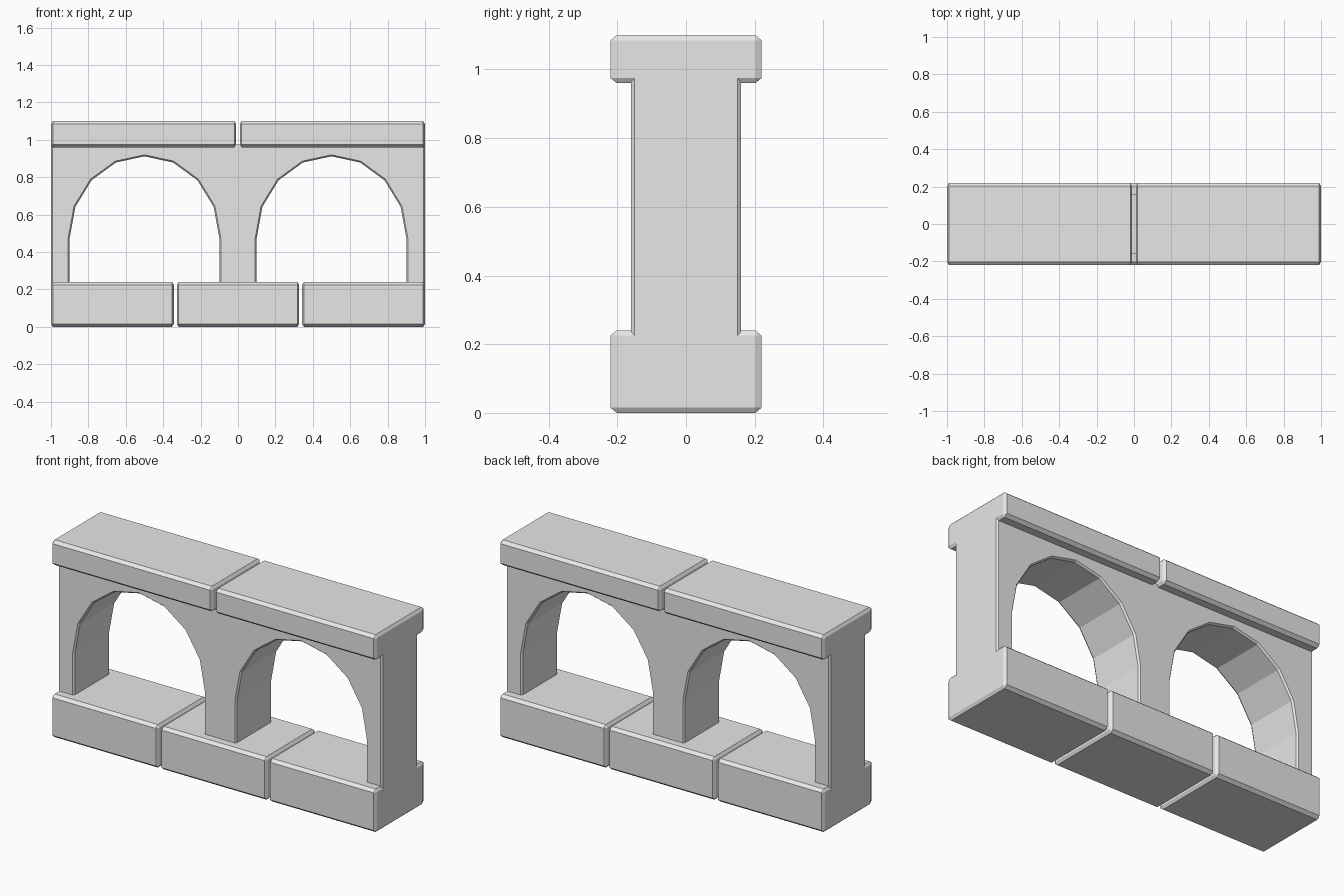
import bpy, bmesh, math
from itertools import product

cube = bpy.data.objects.get("Cube")
if cube:
    bpy.data.objects.remove(cube, do_unlink=True)

stone = bpy.data.materials.new("grey_stone")
stone.use_nodes = True
grey = (0.8, 0.8, 0.8, 1)
stone.diffuse_color = grey
stone.node_tree.nodes["Principled BSDF"].inputs["Base Color"].default_value = grey


def finish(name, bm):
    bmesh.ops.recalc_face_normals(bm, faces=bm.faces)
    mesh = bpy.data.meshes.new(name)
    bm.to_mesh(mesh)
    bm.free()
    mesh.materials.append(stone)
    obj = bpy.data.objects.new(name, mesh)
    bpy.context.collection.objects.link(obj)


def chamfered_block(name, x0, x1, z0, z1, half_depth=0.22, chamfer=(0.01, 0.018, 0.015)):
    """Box with all edges cut back by a chamfer given per axis."""
    centre = ((x0 + x1) / 2, 0, (z0 + z1) / 2)
    half = ((x1 - x0) / 2, half_depth, (z1 - z0) / 2)
    bm = bmesh.new()
    for signs in product((-1, 1), repeat=3):
        for face_axis in range(3):
            bm.verts.new([centre[i] + signs[i] * (half[i] - (0 if i == face_axis else chamfer[i]))
                          for i in range(3)])
    bmesh.ops.convex_hull(bm, input=bm.verts)
    bmesh.ops.dissolve_limit(bm, angle_limit=0.01, verts=bm.verts, edges=bm.edges)
    finish(name, bm)


def wall_outline(cut):
    """Wall silhouette with two arches; cut pulls the edges into the stone."""
    end, low, high = 1 - cut, 0.225, 0.975
    points = [(-end, low), (-end, high), (end, high), (end, low)]
    rx, rz, spring = 0.4 + cut, 0.437 + cut, 0.475
    for centre in (0.5, -0.5):
        points.append((centre + rx, low))
        for i in range(9):
            a = math.pi * i / 8
            points.append((centre + rx * math.cos(a), spring + rz * math.sin(a)))
        points.append((centre - rx, low))
    return points


# Arched wall: four outline rings, chamfered on the front and back edges
bm = bmesh.new()
rings = [[bm.verts.new((x, y, z)) for x, z in wall_outline(cut)]
         for y, cut in ((-0.16, 0.008), (-0.15, 0), (0.15, 0), (0.16, 0.008))]
for a, b in zip(rings, rings[1:]):
    for i in range(len(a)):
        j = (i + 1) % len(a)
        bm.faces.new((a[i], a[j], b[j], b[i]))
bm.faces.new(rings[0])
bm.faces.new(rings[-1])
finish("arched_wall", bm)

# Three base blocks with open joints
for name, x0, x1 in (("right_base_block", -1, -0.343),
                     ("middle_base_block", -0.327, 0.327),
                     ("left_base_block", 0.343, 1)):
    chamfered_block(name, x0, x1, 0, 0.24)

# Two coping blocks on top
for name, x0, x1 in (("right_coping_block", -1, -0.01), ("left_coping_block", 0.01, 1)):
    chamfered_block(name, x0, x1, 0.96, 1.1)
